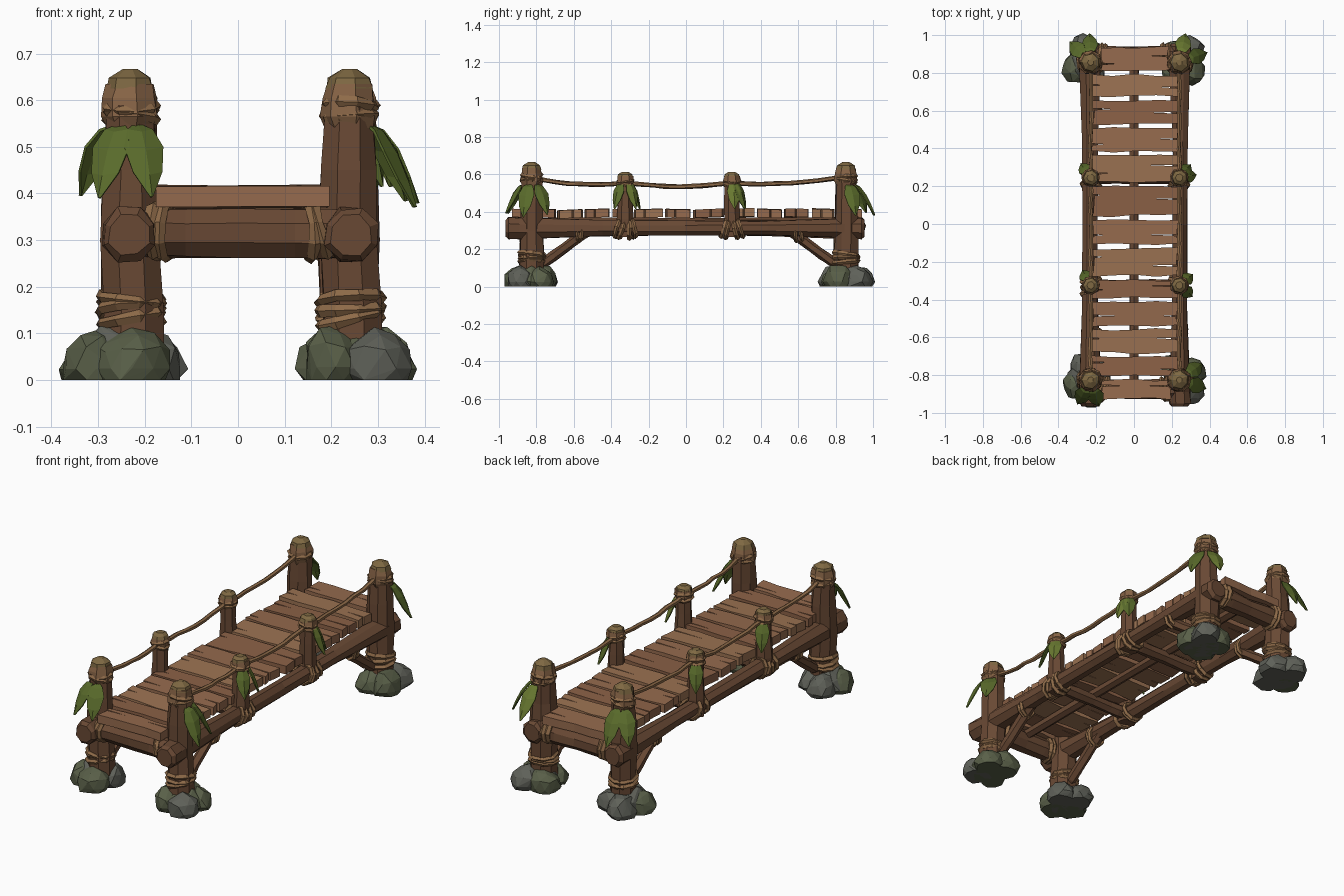
import bpy, bmesh, math, random
from mathutils import Vector

if "Cube" in bpy.data.objects:
    bpy.data.objects.remove(bpy.data.objects["Cube"])

random.seed(11)
R = random.uniform


def material(name, r, g, b):
    m = bpy.data.materials.new(name)
    m.diffuse_color = (r, g, b, 1)
    m.use_nodes = True
    m.node_tree.nodes["Principled BSDF"].inputs["Base Color"].default_value = m.diffuse_color
    return m


LOG = material("log_wood", 0.14, 0.066, 0.034)
HEAD = material("cut_wood", 0.24, 0.125, 0.06)
CAP = material("mossy_wood", 0.21, 0.14, 0.055)
ROPE = material("rope", 0.27, 0.145, 0.065)
PLANKS = [material("plank_wood_%d" % i, *c) for i, c in enumerate(
    [(0.30, 0.145, 0.075), (0.26, 0.12, 0.062), (0.33, 0.17, 0.085)])]
LEAVES = [material("leaf_light", 0.14, 0.19, 0.03), material("leaf_dark", 0.10, 0.145, 0.024)]
ROCKS = [material("rock_grey", 0.115, 0.12, 0.10), material("rock_moss", 0.10, 0.115, 0.065)]


def finish(name, bm, mat):
    bmesh.ops.recalc_face_normals(bm, faces=bm.faces)
    me = bpy.data.meshes.new(name)
    bm.to_mesh(me)
    bm.free()
    me.materials.append(mat)
    ob = bpy.data.objects.new(name, me)
    bpy.context.collection.objects.link(ob)
    return ob


# Low-poly tube along a path, with a slightly irregular section
def tube(name, pts, radii, sides, mat, jit=0.0, ref=(0, 0, 1), closed=False):
    bm = bmesh.new()
    pts, ref, n, rings = [Vector(p) for p in pts], Vector(ref), len(pts), []
    for i, p in enumerate(pts):
        a = pts[i - 1] if (closed or i) else p
        b = pts[(i + 1) % n] if (closed or i < n - 1) else p
        t = (b - a).normalized()
        u = ref.cross(t).normalized()
        v = t.cross(u)
        ring = []
        for k in range(sides):
            w = math.tau * (k + 0.5) / sides
            r = radii[i] * (1 + R(-jit, jit))
            ring.append(bm.verts.new(p + r * (math.cos(w) * u + math.sin(w) * v)))
        rings.append(ring)
    for i in range(n if closed else n - 1):
        a, b = rings[i], rings[(i + 1) % n]
        for k in range(sides):
            j = (k + 1) % sides
            bm.faces.new((a[k], a[j], b[j], b[k]))
    if not closed:
        bm.faces.new(rings[0])
        bm.faces.new(rings[-1])
    return finish(name, bm, mat)


# Straight log with chamfered ends
def log(name, a, b, r, sides=8, mat=LOG, jit=0.1, end=1.0):
    a, b = Vector(a), Vector(b)
    L = (b - a).length
    ts = [0, 0.016 / L, 0.075 / L, 0.27, 0.5, 0.73, 1 - 0.075 / L, 1 - 0.016 / L, 1]
    rs = [0.75 * end, end, end, 1, 0.96, 1, end, end, 0.75 * end]
    return tube(name, [a.lerp(b, t) for t in ts], [r * k for k in rs], sides, mat, jit)


# Rope coils round an axis
def coils(name, c, axis, r, count=2, thick=0.013, gap=0.02):
    axis = Vector(axis).normalized()
    u = axis.orthogonal().normalized()
    v = axis.cross(u)
    for i in range(count):
        o = Vector(c) + axis * (i - (count - 1) / 2) * gap
        tx, ty = R(-0.2, 0.2), R(-0.2, 0.2)
        pts = []
        for k in range(9):
            w = math.tau * k / 9
            x, y = r * math.cos(w), r * math.sin(w)
            pts.append(o + x * u + y * v + axis * (tx * x + ty * y))
        tube(name, pts, [thick] * 9, 5, ROPE, 0.22, axis, True)


# Folded, drooping leaf
def leaf(base, az, out, drop, width):
    d = Vector((math.cos(az), math.sin(az), 0))
    s = Vector((-d.y, d.x, 0))
    bm = bmesh.new()
    rows = []
    for t, w in ((0, 0.15), (0.2, 0.65), (0.5, 1.0), (0.78, 0.75), (1, 0.08)):
        p = Vector(base) + d * out * t ** 0.8
        p.z += 0.06 * drop * math.sin(math.pi * t) - drop * t ** 1.25
        h = w * width / 2
        fold = d * h * 0.45 - Vector((0, 0, h * 0.3))
        rows.append([bm.verts.new(q) for q in
                     (p - s * h - fold * 0.6, p + d * 0.004, p + s * h - fold * 0.6)])
    for a, b in zip(rows, rows[1:]):
        for k in (0, 1):
            bm.faces.new((a[k], a[k + 1], b[k + 1], b[k]))
    ob = finish("leaf", bm, random.choice(LEAVES))
    ob.modifiers.new("thickness", "SOLIDIFY").thickness = 0.006


# Faceted boulder with a flat base, widest near the ground
def rock(c, sx, sy, top):
    bm = bmesh.new()
    bmesh.ops.create_icosphere(bm, subdivisions=2, radius=1)
    pts = []
    for v in bm.verts:
        q = v.co * R(0.82, 1.06)
        pts.append((c[0] + q.x * sx, c[1] + q.y * sy, max(0, top * (0.22 + 0.78 * q.z))))
    bm.free()
    bm = bmesh.new()
    for p in pts:
        bm.verts.new(p)
    res = bmesh.ops.convex_hull(bm, input=bm.verts)
    junk = {g for g in res["geom_interior"] + res["geom_unused"] if isinstance(g, bmesh.types.BMVert)}
    bmesh.ops.delete(bm, geom=list(junk), context="VERTS")
    finish("base_rock", bm, random.choice(ROCKS))


# Deck plank: cracked outline extruded to a board
def plank(y0, y1, i, x0, x1):
    x0, x1 = x0 + R(-0.01, 0.01), x1 + R(-0.01, 0.01)
    c, ln, g = y0 + (y1 - y0) * R(0.3, 0.7), R(0.08, 0.2), 0.004
    crack = [(x1 + R(-0.01, 0), c - g), (x1 - ln, c + 0.003), (x1 + R(-0.01, 0), c + g)]
    xs = [x0 + (x1 - x0) * k / 4 for k in range(5)]
    j = lambda: R(-0.007, 0.007)
    line = [(x, y0 + j()) for x in xs] + crack + [(x, y1 + j()) for x in reversed(xs)]
    c2 = y0 + (y1 - y0) * R(0.3, 0.7)
    line += [(x0, c2 + g), (x0 + R(0.04, 0.12), c2), (x0 + 0.008, c2 - g)]
    z, tilt, roll = 0.369 + R(-0.003, 0.003), R(-0.012, 0.012), R(-0.05, 0.05)
    bm = bmesh.new()
    ym = (y0 + y1) / 2
    ht = lambda x, y: z + tilt * x + roll * (y - ym)
    lo = [bm.verts.new((x, y, ht(x, y))) for x, y in line]
    hi = [bm.verts.new((x, y, ht(x, y) + 0.044)) for x, y in line]
    bm.faces.new(lo)
    bm.faces.new(hi)
    for k in range(len(line)):
        m = (k + 1) % len(line)
        bm.faces.new((lo[k], lo[m], hi[m], hi[k]))
    finish("deck_plank", bm, PLANKS[i % 3])


# Deck: end planks fit between the corner posts
GAPS = [-0.935, -0.815, -0.692, -0.548, -0.4, -0.285, -0.118, 0.035, 0.21,
        0.375, 0.517, 0.665, 0.8, 0.945]
for i, (a, b) in enumerate(zip(GAPS, GAPS[1:])):
    ends = (-0.175, 0.195) if i in (0, 12) else (-0.225, 0.238)
    plank(a + 0.01, b - 0.01, i, *ends)

FRONT, BACK, MIDS = -0.825, 0.855, (-0.325, 0.245)
# Leaf directions in degrees for each post, keyed by side and position
FANS = {(-1, FRONT): (-118, -72), (1, FRONT): (-18, 35), (-1, BACK): (135, 92), (1, BACK): (78, 20),
        (-1, MIDS[0]): (118,), (1, MIDS[0]): (-40, 40), (-1, MIDS[1]): (125,), (1, MIDS[1]): (10, 50)}

for side in (-1, 1):
    x = 0.005 + side * 0.235
    bx = 0.005 + side * 0.228

    # Side beams with thick ends
    log("side_beam", (bx + side * 0.01, -0.965, 0.312), (bx + side * 0.01, 0.955, 0.312), 0.043, 8, end=1.4)

    for y in (FRONT, BACK):
        e = 1 if y > 0 else -1
        # Corner posts with heavy heads
        tube("corner_post", [(x + R(-0.005, 0.005), y, z) for z in (0.03, 0.15, 0.3, 0.45, 0.59)],
             [0.07, 0.066, 0.067, 0.061, 0.055], 8, LOG, 0.1, (0, 1, 0))
        tube("post_head", [(x, y, z) for z in (0.54, 0.565, 0.605, 0.635)],
             [0.05, 0.062, 0.058, 0.05], 7, HEAD, 0.1, (0, 1, 0))
        tube("post_cap", [(x, y, z) for z in (0.625, 0.648, 0.667)],
             [0.052, 0.046, 0.016], 7, CAP, 0.06, (0, 1, 0))
        coils("post_rope", (x, y, 0.577), (0, 0, 1), 0.052, 2, 0.012)
        coils("foot_rope", (x, y, 0.152), (0, 0, 1), 0.065, 3, 0.013)
        # Diagonal braces
        log("brace", (bx, y - e * 0.05, 0.115), (bx, y - e * 0.31, 0.305), 0.027, 6)
        coils("brace_rope", (bx, y - e * 0.25, 0.288), (0, 1, 0), 0.046, 2, 0.011)
        # Boulder footing
        cx = x + side * 0.018
        rock((cx, y, 0), 0.105, 0.11, 0.125)
        turn = R(0, 1.2)
        for k in range(4):
            w = turn + math.tau * k / 4
            rock((cx + 0.06 * math.cos(w), y + 0.072 * math.sin(w), 0),
                 R(0.075, 0.09), R(0.075, 0.09), R(0.1, 0.13))
        # Hanging leaves
        for a in FANS[side, y]:
            w = math.radians(a)
            leaf((x + 0.045 * math.cos(w), y + 0.045 * math.sin(w), 0.548),
                 w, R(0.1, 0.12), R(0.15, 0.18), 0.088)

    for y in MIDS:
        # Middle posts
        tube("middle_post", [(x, y, z) for z in (0.265, 0.36, 0.47, 0.55)],
             [0.046, 0.045, 0.04, 0.039], 7, LOG, 0.1, (0, 1, 0))
        tube("post_head", [(x, y, z) for z in (0.535, 0.56, 0.59)],
             [0.038, 0.047, 0.042], 7, HEAD, 0.08, (0, 1, 0))
        tube("post_cap", [(x, y, z) for z in (0.585, 0.6, 0.612)],
             [0.042, 0.038, 0.02], 7, CAP, 0.05, (0, 1, 0))
        coils("post_rope", (x, y, 0.555), (0, 0, 1), 0.039, 2, 0.011)
        for d in (-0.032, 0.032):
            coils("joint_rope", (bx + side * 0.005, y + d, 0.31), (0, 1, d * 8), 0.05, 2, 0.012)
        for a in FANS[side, y]:
            w = math.radians(a)
            leaf((x + 0.03 * math.cos(w), y + 0.03 * math.sin(w), 0.555), w, 0.06, 0.14, 0.072)

    # Sagging hand ropes
    knots = [(FRONT, 0.58), (MIDS[0], 0.555), (MIDS[1], 0.555), (BACK, 0.59)]
    pts = []
    for (ya, za), (yb, zb) in zip(knots, knots[1:]):
        for k in range(8):
            t = k / 8
            pts.append((x + R(-0.004, 0.004), ya + (yb - ya) * t,
                        za + (zb - za) * t - 0.08 * t * (1 - t) + R(-0.002, 0.002)))
    pts.append((x, *knots[-1]))
    tube("hand_rope", pts, [0.012] * len(pts), 6, ROPE, 0.12)

# Cross logs at the ends, lashed near the posts
for y in (-0.875, 0.89):
    log("end_cross_log", (-0.25, y, 0.315), (0.26, y, 0.315), 0.055, 8)
    for sx in (-0.165, 0.165):
        coils("cross_rope", (sx, y, 0.32), (1, 0, R(-0.15, 0.15)), 0.056, 2, 0.014)

# Under-deck joists and centre stringer
for y in MIDS:
    log("joist", (-0.23, y, 0.312), (0.24, y, 0.312), 0.034, 7)
log("centre_stringer", (0, -0.9, 0.342), (0, 0.9, 0.342), 0.027, 6)
